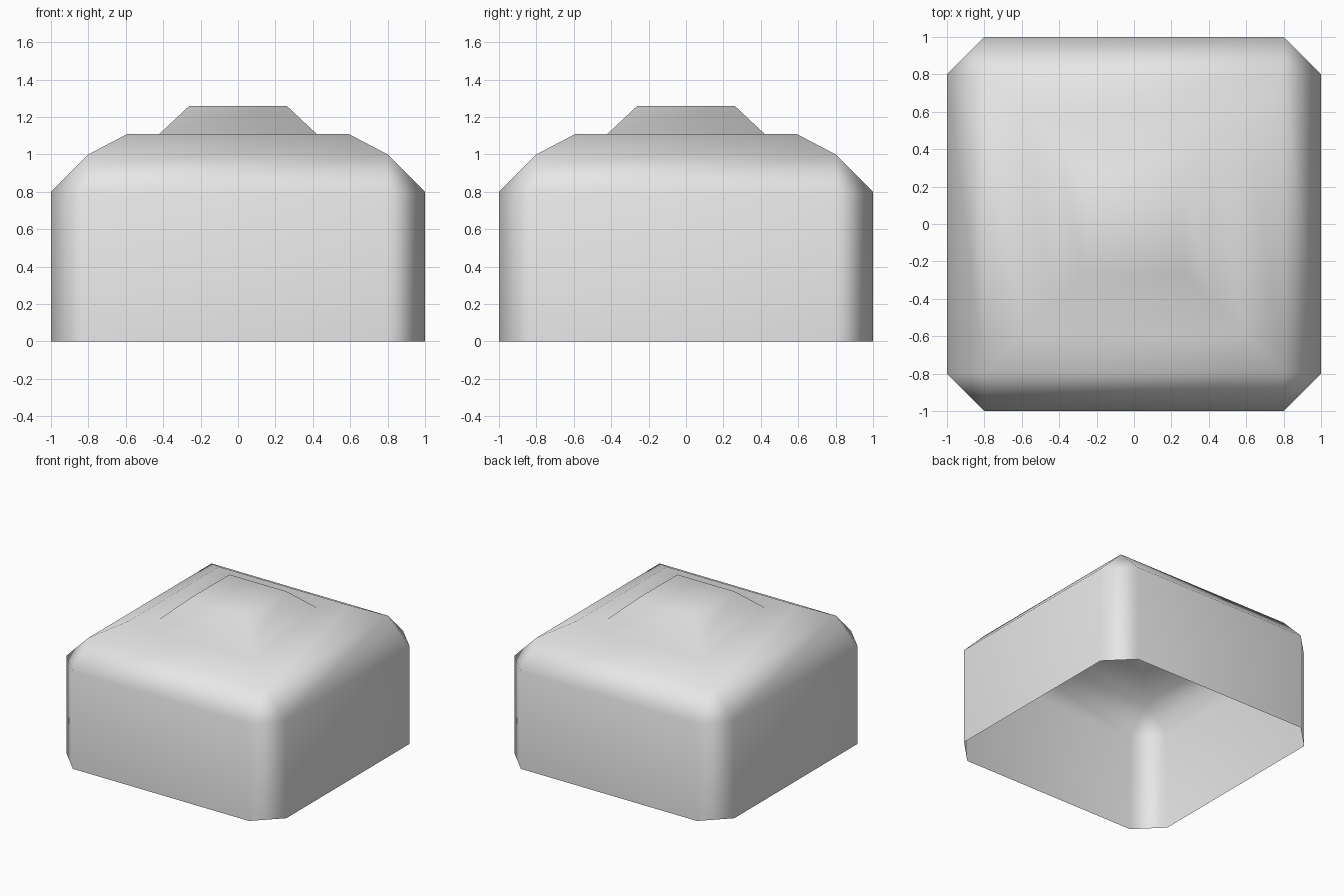
import bpy
import bmesh

cube = bpy.data.objects.get("Cube")
if cube:
    bpy.data.objects.remove(cube, do_unlink=True)

grey = bpy.data.materials.new("light grey")
grey.use_nodes = True
COLOUR = (0.8, 0.8, 0.8, 1)
grey.diffuse_color = COLOUR
grey.node_tree.nodes["Principled BSDF"].inputs["Base Color"].default_value = COLOUR


def ring(bm, half, chamfer, z):
    """Square outline with cut corners, anticlockwise."""
    a, b = half, half - chamfer
    outline = [(a, -b), (a, b), (b, a), (-b, a), (-a, b), (-a, -b), (-b, -a), (b, -a)]
    return [bm.verts.new((x, y, z)) for x, y in outline]


# Open-bottomed shell: half width, corner cut, height
LEVELS = [
    (1.0, 0.2, 0.0),     # rim
    (1.0, 0.2, 0.8),     # top of walls
    (0.8, 0.0, 1.0),     # shoulder
    (0.59, 0.0, 1.11),   # deck edge
    (0.42, 0.0, 1.11),   # foot of raised cap
    (0.26, 0.0, 1.26),   # cap top
]

bm = bmesh.new()
rings = [ring(bm, *level) for level in LEVELS]
for low, high in zip(rings, rings[1:]):
    for i in range(8):
        j = (i + 1) % 8
        bm.faces.new((low[i], low[j], high[j], high[i]))
bm.faces.new(rings[-1])
bmesh.ops.remove_doubles(bm, verts=bm.verts, dist=0.0001)
for face in bm.faces:
    face.smooth = True

mesh = bpy.data.meshes.new("shell")
bm.to_mesh(mesh)
bm.free()
mesh.materials.append(grey)
shell = bpy.data.objects.new("shell", mesh)
bpy.context.collection.objects.link(shell)

# Keep the broad walls looking flat while the chamfers blend
weighted = shell.modifiers.new("weighted_normals", "WEIGHTED_NORMAL")
weighted.mode = "FACE_AREA"
